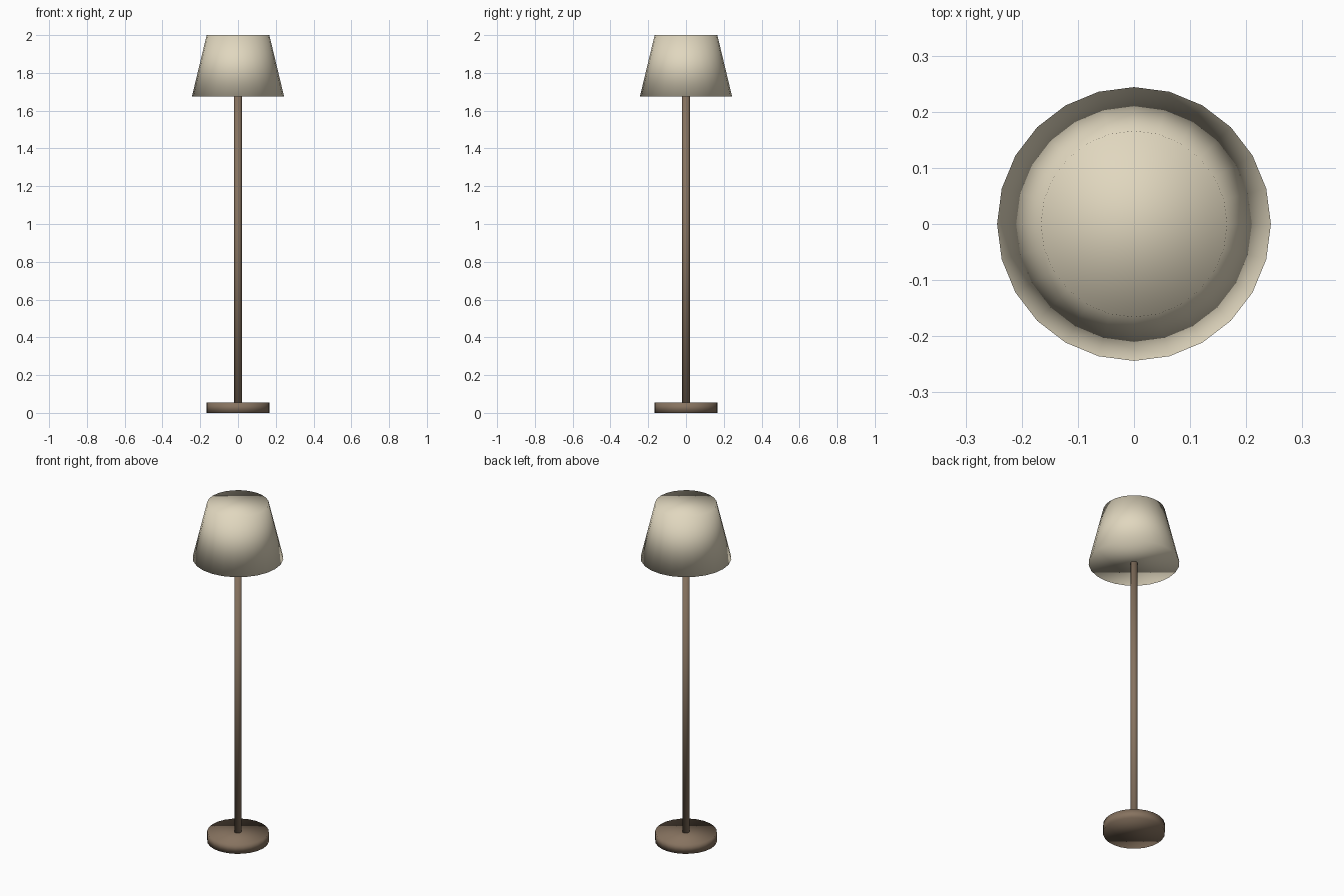
import bpy

if "Cube" in bpy.data.objects:
    bpy.data.objects.remove(bpy.data.objects["Cube"], do_unlink=True)


def make_material(name, rgb):
    mat = bpy.data.materials.new(name)
    mat.use_nodes = True
    color = (*rgb, 1.0)
    mat.diffuse_color = color
    mat.node_tree.nodes["Principled BSDF"].inputs["Base Color"].default_value = color
    return mat


def tapered_part(name, sides, r_bottom, r_top, z_bottom, z_top, mat):
    """Closed, smooth-shaded round part standing on the z axis."""
    bpy.ops.mesh.primitive_cone_add(
        vertices=sides, radius1=r_bottom, radius2=r_top,
        depth=z_top - z_bottom, location=(0, 0, (z_bottom + z_top) / 2))
    obj = bpy.context.object
    obj.name = name
    obj.data.materials.append(mat)
    bpy.ops.object.shade_smooth()
    return obj


brown = make_material("brown wood", (0.24, 0.17, 0.115))
cream = make_material("cream fabric", (0.75, 0.68, 0.52))

# Round foot, slim pole and closed tapered shade
tapered_part("base", 24, 0.166, 0.166, 0.0, 0.055, brown)
tapered_part("pole", 12, 0.02, 0.02, 0.055, 1.675, brown)
tapered_part("lamp_shade", 24, 0.244, 0.166, 1.675, 2.0, cream)
